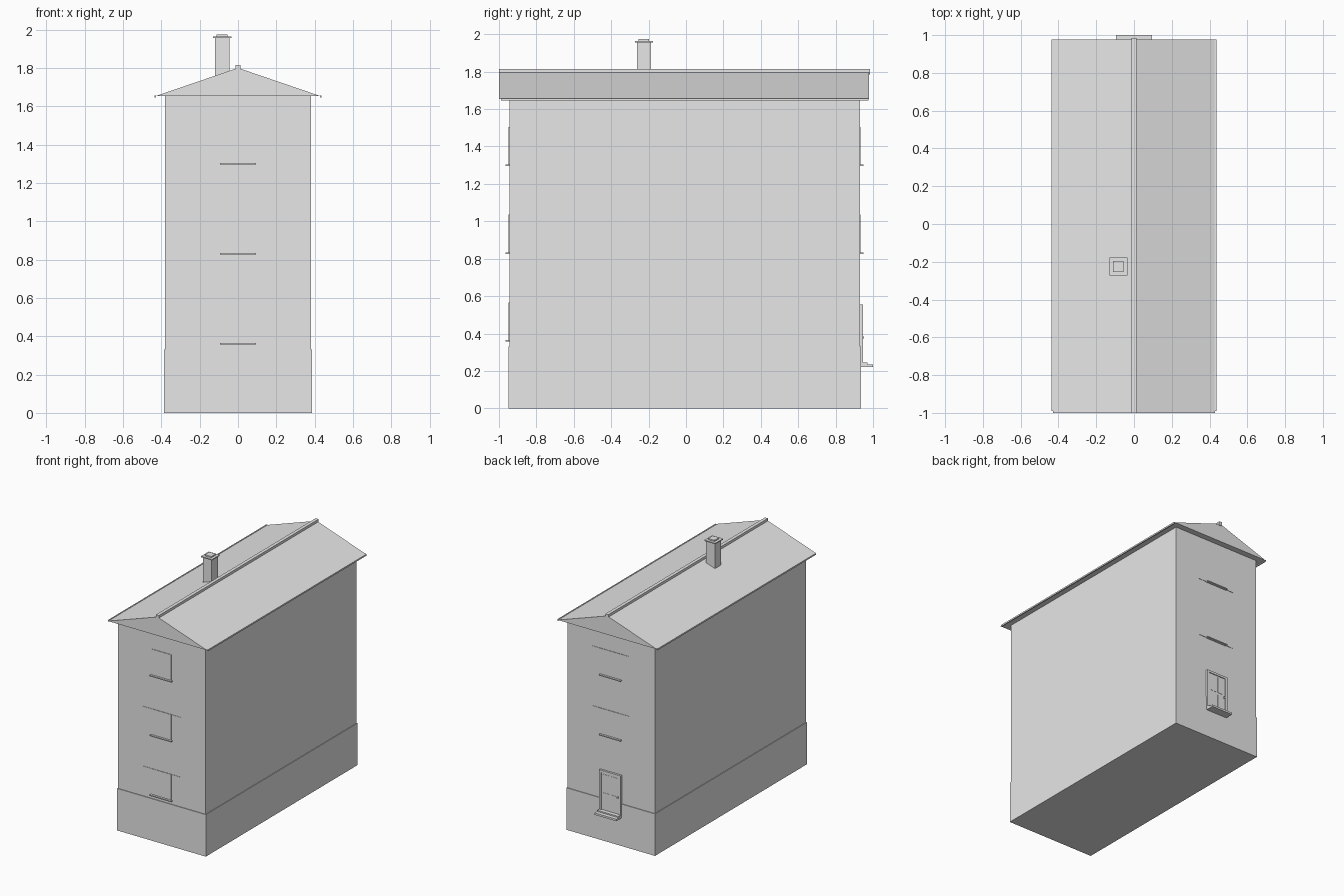
import bpy

cube = bpy.data.objects.get("Cube")
if cube:
    bpy.data.objects.remove(cube, do_unlink=True)

grey = bpy.data.materials.new("plain grey")
grey.use_nodes = True
grey.diffuse_color = (0.8, 0.8, 0.8, 1)
grey.node_tree.nodes["Principled BSDF"].inputs["Base Color"].default_value = (0.8, 0.8, 0.8, 1)


def prism(name, profile, y0, y1):
    """Extrude an x-z outline from y0 to y1."""
    n = len(profile)
    verts = [(x, y, z) for y in (y0, y1) for x, z in profile]
    faces = [tuple(range(n)), tuple(reversed(range(n, 2 * n)))]
    faces += [(i, i + n, (i + 1) % n + n, (i + 1) % n) for i in range(n)]
    mesh = bpy.data.meshes.new(name)
    mesh.from_pydata(verts, [], faces)
    mesh.materials.append(grey)
    obj = bpy.data.objects.new(name, mesh)
    bpy.context.collection.objects.link(obj)
    return obj


def box(name, x0, x1, y0, y1, z0, z1):
    return prism(name, [(x0, z0), (x1, z0), (x1, z1), (x0, z1)], min(y0, y1), max(y0, y1))


FRONT, BACK = -0.945, 0.93

# Walls and plinth
box("plinth", -0.385, 0.385, FRONT - 0.005, BACK + 0.005, 0, 0.33)
box("walls", -0.38, 0.38, FRONT, BACK, 0.33, 1.655)

# Gabled roof, ridge cap and eave trims
prism("roof", [(-0.43, 1.653), (0.43, 1.653), (0, 1.8)], -1, 0.978)
box("ridge_cap", -0.013, 0.013, -1, 0.984, 1.785, 1.815)
for side, name in ((1, "left"), (-1, "right")):
    xs = sorted((side * 0.427, side * 0.436))
    box(name + "_gutter", *xs, -0.99, 0.976, 1.645, 1.657)


# Chimney
def chimney_block(name, half, z0, z1):
    box(name, -0.083 - half, -0.083 + half, -0.225 - half, -0.225 + half, z0, z1)


chimney_block("chimney_stack", 0.038, 1.7, 1.957)
chimney_block("chimney_cap", 0.048, 1.957, 1.965)
chimney_block("chimney_top", 0.028, 1.965, 1.975)


# Windows: thin pane, sill and a pair of flat shutters
def window(name, wall, out, sill, shutters):
    top = sill + 0.205
    box(name + "_pane", -0.083, 0.083, wall, wall + out * 0.004, sill, top)
    box(name + "_sill", -0.093, 0.093, wall, wall + out * 0.02, sill - 0.004, sill + 0.004)
    if shutters:
        for s, label in ((1, "left"), (-1, "right")):
            xs = sorted((s * 0.084, s * 0.162))
            box(f"{name}_{label}_shutter", *xs, wall, wall + out * 0.003, sill, top)


for floor in range(3):
    height = 0.36 + floor * 0.47
    window(f"front_window_{floor}", FRONT, -1, height, floor < 2)
    if floor:
        window(f"back_window_{floor}", BACK, 1, height, True)

# Back door: leaf, frame, raised panels, knob and steps
box("door_leaf", -0.08, 0.08, BACK, BACK + 0.009, 0.24, 0.54)
for s, label in ((1, "left"), (-1, "right")):
    xs = sorted((s * 0.077, s * 0.094))
    box(f"door_{label}_jamb", *xs, BACK, BACK + 0.016, 0.24, 0.555)
    for z0, z1, row in ((0.26, 0.38, "lower"), (0.4, 0.525, "upper")):
        xs = sorted((s * 0.008, s * 0.062))
        box(f"door_{row}_{label}_panel", *xs, BACK, BACK + 0.011, z0, z1)
box("door_lintel", -0.094, 0.094, BACK, BACK + 0.016, 0.538, 0.555)
box("door_knob", -0.073, -0.063, BACK, BACK + 0.021, 0.372, 0.384)
box("door_threshold", -0.093, 0.093, BACK, 0.97, 0.235, 0.245)
box("door_step", -0.094, 0.094, BACK, 1, 0.22, 0.235)
